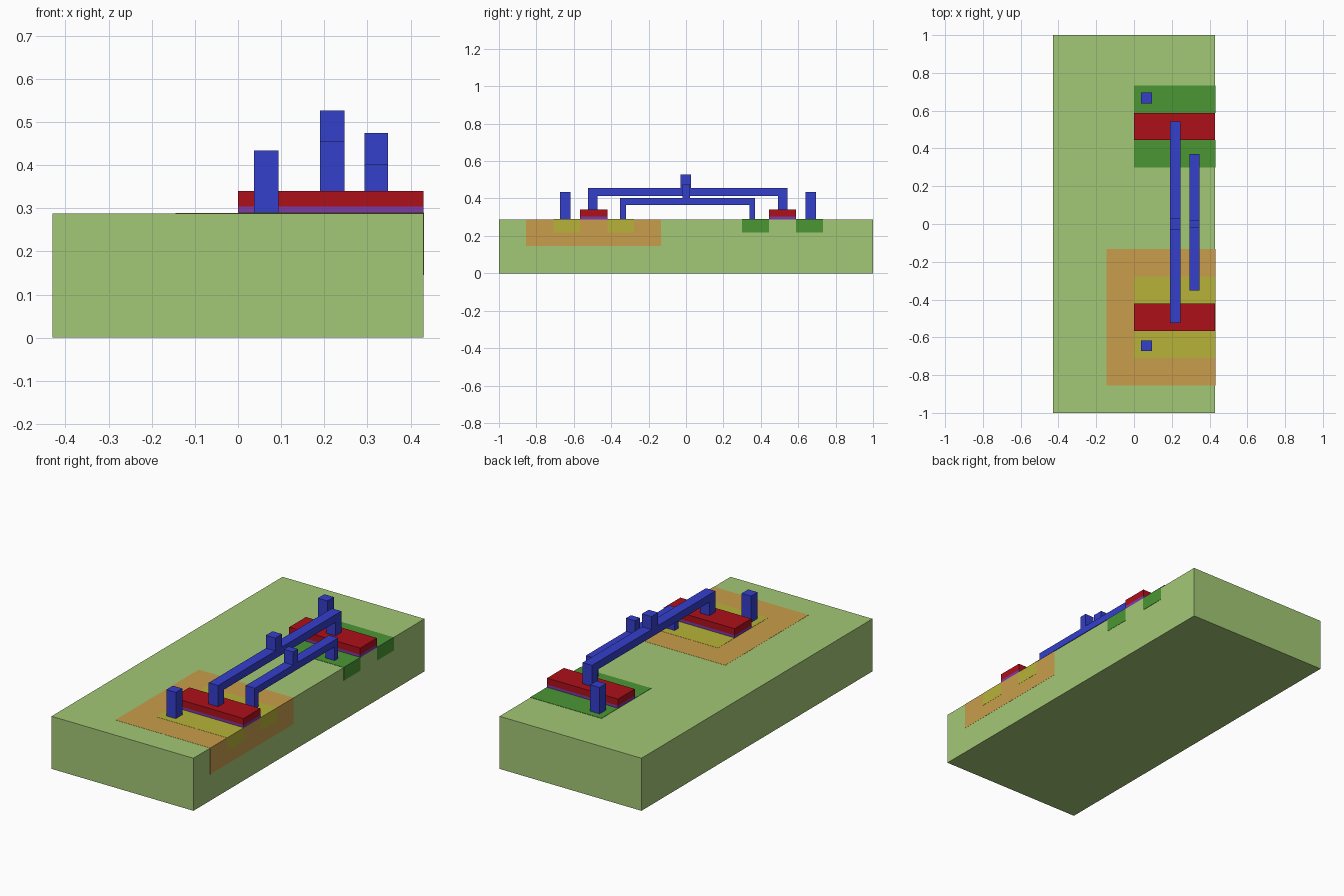
import bpy
import bmesh
from mathutils import Matrix, Vector

if "Cube" in bpy.data.objects:
    bpy.data.objects.remove(bpy.data.objects["Cube"])


def material(name, rgb):
    m = bpy.data.materials.new(name)
    m.diffuse_color = (*rgb, 1)
    m.use_nodes = True
    m.node_tree.nodes["Principled BSDF"].inputs["Base Color"].default_value = m.diffuse_color
    return m


LIME = material("substrate_lime", (0.37, 0.58, 0.18))
ORANGE = material("well_orange", (0.58, 0.34, 0.07))
YELLOW = material("doped_yellow", (0.47, 0.45, 0.04))
GREEN = material("doped_green", (0.07, 0.31, 0.035))
PURPLE = material("oxide_purple", (0.20, 0.04, 0.38))
RED = material("gate_red", (0.42, 0.005, 0.01))
BLUE = material("metal_blue", (0.035, 0.05, 0.60))


def add_object(name, bm, mat):
    bmesh.ops.recalc_face_normals(bm, faces=bm.faces)
    mesh = bpy.data.meshes.new(name)
    bm.to_mesh(mesh)
    bm.free()
    mesh.materials.append(mat)
    ob = bpy.data.objects.new(name, mesh)
    bpy.context.collection.objects.link(ob)
    return ob


def box(name, x, y, z, mat):
    """Box from (min, max) ranges on each axis."""
    lo, hi = Vector((x[0], y[0], z[0])), Vector((x[1], y[1], z[1]))
    bm = bmesh.new()
    bmesh.ops.create_cube(bm, size=1, matrix=Matrix.Translation((lo + hi) / 2)
                          @ Matrix.Diagonal((*(hi - lo), 1)))
    return add_object(name, bm, mat)


def bridge(name, x, y, z, leg, bar_z, stub_y, stub_top):
    """Metal strap: bracket profile in the yz plane extruded along x, plus a terminal stub."""
    (y0, y1), (z0, z1) = y, z
    outline = [(y0, z0), (y0 + leg, z0), (y0 + leg, bar_z), (y1 - leg, bar_z),
               (y1 - leg, z0), (y1, z0), (y1, z1), (y0, z1)]
    bm = bmesh.new()
    face = bm.faces.new([bm.verts.new((x[0], py, pz)) for py, pz in outline])
    new = bmesh.ops.extrude_face_region(bm, geom=[face])["geom"]
    bmesh.ops.translate(bm, vec=(x[1] - x[0], 0, 0),
                        verts=[v for v in new if isinstance(v, bmesh.types.BMVert)])
    add_object(name, bm, BLUE)
    box(name + "_terminal", x, stub_y, (z1, stub_top), BLUE)


W, TOP = 0.43, 0.288
E = 0.0008  # tiny lift so inlaid regions show on the flush faces

# Substrate halves
box("substrate_front", (-W, W), (-1, 0), (0, TOP), LIME)
box("substrate_back", (-W, W), (0, 1), (0, TOP), LIME)

# Well in the front half
box("well", (-0.145, W + E), (-0.855, -0.133), (0.145, TOP + E), ORANGE)

# Each transistor: two doped regions, oxide, gate and an outer contact post
for label, c, mat in (("front", -0.4935, YELLOW), ("back", 0.516, GREEN)):
    out = -1 if c < 0 else 1
    for part, s in (("inner", -out), ("outer", out)):
        a, b = sorted((c + s * 0.0725, c + s * 0.216))
        box(f"{label}_{part}_doped_region", (0, W + 2 * E), (a, b),
            (0.217, TOP + 2 * E), mat)
    gate_y = (c - 0.0725, c + 0.0725)
    box(f"{label}_gate_oxide", (0, W), gate_y, (TOP, 0.304), PURPLE)
    box(f"{label}_gate", (0, W), gate_y, (0.304, 0.34), RED)
    post = c + out * 0.151
    box(f"{label}_contact_post", (0.037, 0.094), (post - 0.028, post + 0.028),
        (TOP, 0.434), BLUE)

# Metal straps: gate to gate, and inner region to inner region
bridge("gate_strap", (0.19, 0.247), (-0.525, 0.542), (0.34, 0.456), 0.051, 0.414,
       (-0.03, 0.028), 0.527)
bridge("drain_strap", (0.293, 0.348), (-0.352, 0.37), (TOP, 0.402), 0.031, 0.364,
       (-0.02, 0.022), 0.474)
